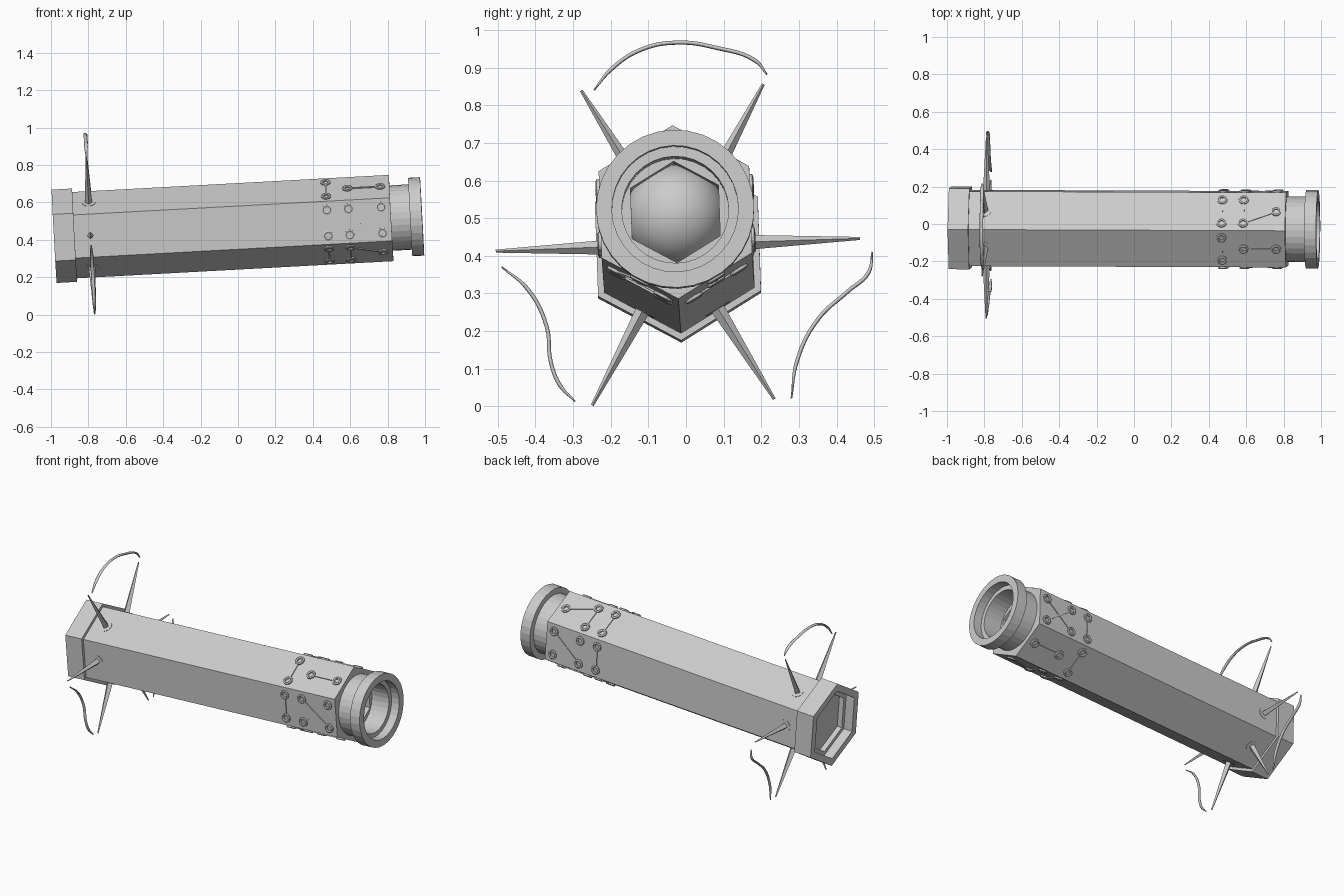
import bpy, bmesh
from math import cos, sin, radians, tau
from mathutils import Matrix, Vector

if "Cube" in bpy.data.objects:
    bpy.data.objects.remove(bpy.data.objects["Cube"])

grey = bpy.data.materials.new("plain grey")
grey.use_nodes = True
colour = (0.6, 0.6, 0.6, 1)
grey.diffuse_color = colour
grey.node_tree.nodes["Principled BSDF"].inputs["Base Color"].default_value = colour

# The whole body lies along local x, nose slightly raised
ROLL = radians(2)
FRAME = (Matrix.Translation((0, -0.025, 0.472)) @ Matrix.Rotation(radians(-0.23), 4, 'Z')
         @ Matrix.Rotation(radians(-3.1), 4, 'Y'))
APOTHEM = 0.2


def finish(name, data):
    obj = bpy.data.objects.new(name, data)
    bpy.context.scene.collection.objects.link(obj)
    data.materials.append(grey)
    obj.matrix_world = FRAME
    return obj


def from_bmesh(name, bm):
    bmesh.ops.recalc_face_normals(bm, faces=bm.faces)
    mesh = bpy.data.meshes.new(name)
    bm.to_mesh(mesh)
    bm.free()
    return finish(name, mesh)


def revolve(bm, profile, sides, start=0.0, matrix=Matrix.Identity(4)):
    """Turn a closed (x, radius) profile about the x axis."""
    rings = []
    for i in range(sides):
        a = start + tau * i / sides
        rings.append([bm.verts.new(matrix @ Vector((x, r * cos(a), r * sin(a))))
                      for x, r in profile])
    count = len(profile)
    for i in range(sides):
        a, b = rings[i], rings[(i + 1) % sides]
        for j in range(count):
            k = (j + 1) % count
            if profile[j][1] or profile[k][1]:
                bm.faces.new((a[j], a[k], b[k], b[j]))
    bmesh.ops.remove_doubles(bm, verts=bm.verts, dist=1e-5)


def turned(name, profile, sides):
    bm = bmesh.new()
    revolve(bm, profile, sides, radians(90) + ROLL)
    return from_bmesh(name, bm)


def face_frame(k):
    """Matrix with x = outward normal, y = along the body, z = across flat k."""
    a = tau * k / 6 + ROLL
    n, t = Vector((0, cos(a), sin(a))), Vector((0, -sin(a), cos(a)))
    m = Matrix((n, Vector((1, 0, 0)), t)).transposed().to_4x4()
    m.translation = n * APOTHEM
    return m


# Hexagonal barrel with a bore, and the hollow end cap
turned("barrel", [(-0.9, 0), (-0.9, 0.231), (0.82, 0.231), (0.82, 0.135),
                  (0.5, 0.135), (0.5, 0)], 6)
turned("end_cap", [(-0.875, 0.22), (-0.875, 0.25), (-0.985, 0.25), (-0.985, 0.205),
                   (-0.93, 0.205), (-0.93, 0.18), (-0.89, 0.18), (-0.89, 0)
                   , (-0.875, 0)], 6)

# Round neck, lens ring and the ball inside
turned("neck", [(0.81, 0.142), (0.81, 0.175), (0.935, 0.175), (0.935, 0.142)], 32)
turned("lens_ring", [(0.922, 0.168), (0.922, 0.21), (0.986, 0.21), (0.986, 0.168)], 32)
bm = bmesh.new()
bmesh.ops.create_uvsphere(bm, u_segments=32, v_segments=16, radius=0.134,
                          matrix=Matrix.Translation((0.68, 0, 0)))
for f in bm.faces:
    f.smooth = True
from_bmesh("inner_ball", bm)

# Spikes around the cap end, each with a flat washer
for k in range(6):
    m = face_frame(k) @ Matrix.Translation((0, -0.79, 0))
    bm = bmesh.new()
    revolve(bm, [(-0.02, 0), (-0.02, 0.02), (0.284, 0.004), (0.284, 0)], 4, 0, m)
    from_bmesh(f"spike_{k + 1}", bm)
    bm = bmesh.new()
    revolve(bm, [(-0.005, 0), (-0.005, 0.036), (0.002, 0.036), (0.002, 0)], 20, 0, m)
    from_bmesh(f"spike_washer_{k + 1}", bm)

# Thin curved blades floating between spike tips
BLADES = {
    "top_blade": [(-.245, .84), (-.2, .895), (-.12, .948), (-.02, .967), (.08, .953),
                  (.185, .918), (.215, .882)],
    "front_blade": [(-.49, .37), (-.42, .31), (-.37, .21), (-.36, .12), (-.335, .055),
                    (-.295, .012)],
    "back_blade": [(.495, .41), (.485, .355), (.43, .305), (.35, .23), (.295, .12),
                   (.28, .02)],
}
for name, points in BLADES.items():
    curve = bpy.data.curves.new(name, 'CURVE')
    curve.dimensions = '3D'
    curve.bevel_depth = 0.006
    curve.bevel_resolution = 1
    curve.resolution_u = 6
    spline = curve.splines.new('BEZIER')
    spline.bezier_points.add(len(points) - 1)
    for i, (p, (y, z)) in enumerate(zip(spline.bezier_points, points)):
        p.co = (0, y + 0.022, z - 0.429)
        p.handle_left_type = p.handle_right_type = 'AUTO'
        p.radius = 0.4 if i in (0, len(points) - 1) else 1
    blade = finish(name, curve)
    blade.matrix_world = (FRAME @ Matrix.Translation((-0.788, 0, 0))
                          @ Matrix.Diagonal((1.6, 1, 1, 1)))

# Ring nodes and links on each flat: positions (along, across) and joined pairs
A, B, C, W = 0.48, 0.595, 0.77, 0.07
SIX = ([(A, -W), (A, W), (B, -W), (B, W), (C, -W), (C, W)], [(0, 1), (2, 5), (3, 4)])
FIVE = ([(A, -W), (A, W), (B, -W), (B, W), (C, 0)], [(0, 1), (2, 3), (3, 4)])
FOUR = ([(A, -W), (A, W), (B, 0), (C, 0)], [(0, 1), (2, 3)])
for k, (nodes, links) in enumerate([SIX, FIVE, FOUR] * 2):
    flip = -1 if k == 4 else 1
    m = face_frame(k)
    spots = [Vector((0, u, v * flip)) for u, v in nodes]
    bm = bmesh.new()
    for p in spots:
        revolve(bm, [(-0.004, 0.013), (-0.004, 0.027), (0.007, 0.027), (0.01, 0.02),
                     (0.007, 0.013)], 16, 0, m @ Matrix.Translation(p))
    from_bmesh(f"node_rings_{k + 1}", bm)
    bm = bmesh.new()
    for i, j in links:
        d = spots[j] - spots[i]
        turn = Vector((0, 1, 0)).rotation_difference(d).to_matrix().to_4x4()
        place = Matrix.Translation((spots[i] + spots[j]) / 2) @ turn
        size = Matrix.Diagonal((0.01, d.length - 0.045, 0.009, 1))
        bmesh.ops.create_cube(bm, size=1, matrix=m @ place @ size)
    from_bmesh(f"node_links_{k + 1}", bm)
